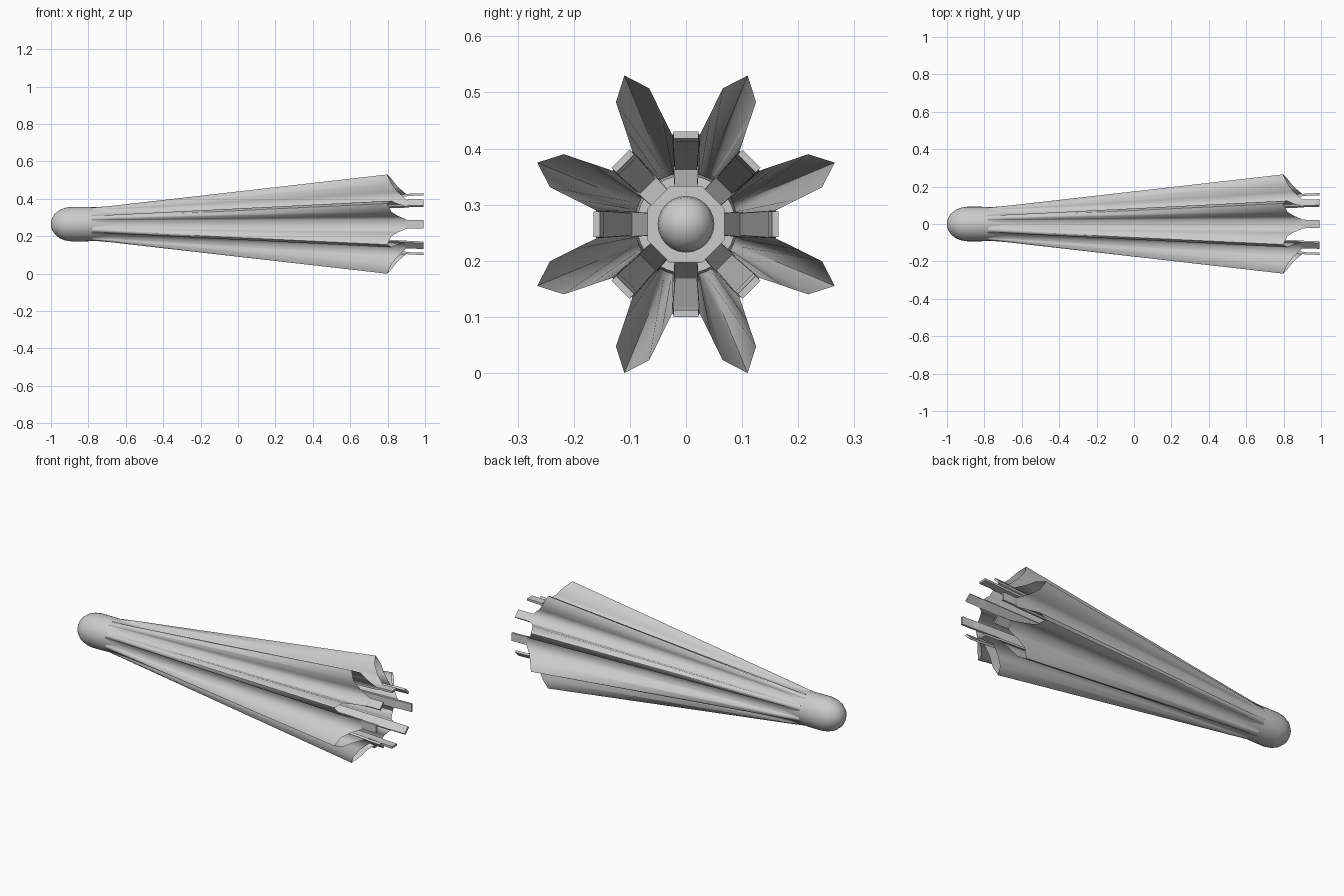
import bpy, math
from math import cos, sin, pi, radians

if "Cube" in bpy.data.objects:
    bpy.data.objects.remove(bpy.data.objects["Cube"])

ZC = 0.265   # height of the long axis
N = 8        # folds and ribs


def place(x, r, side, ang):
    """Point at distance r along direction ang, offset sideways, on the x axis."""
    y = r * cos(ang) - side * sin(ang)
    z = r * sin(ang) + side * cos(ang)
    return (x, y, ZC + z)


def make(name, verts, faces, angle=None):
    me = bpy.data.meshes.new(name)
    me.from_pydata(verts, [], faces)
    me.validate()
    ob = bpy.data.objects.new(name, me)
    bpy.context.collection.objects.link(ob)
    bpy.ops.object.select_all(action='DESELECT')
    ob.select_set(True)
    bpy.context.view_layer.objects.active = ob
    bpy.ops.object.mode_set(mode='EDIT')
    bpy.ops.mesh.select_all(action='SELECT')
    bpy.ops.mesh.normals_make_consistent(inside=False)
    bpy.ops.object.mode_set(mode='OBJECT')
    if angle:
        bpy.ops.object.shade_smooth_by_angle(angle=radians(angle))
    return ob


def loft(name, rings, caps=(True, True), angle=None):
    n = len(rings[0])
    verts = [p for ring in rings for p in ring]
    faces = [(k * n + i, k * n + (i + 1) % n, (k + 1) * n + (i + 1) % n, (k + 1) * n + i)
             for k in range(len(rings) - 1) for i in range(n)]
    if caps[0]:
        faces.append(tuple(range(n)))
    if caps[1]:
        faces.append(tuple(range((len(rings) - 1) * n, len(rings) * n)))
    return make(name, verts, faces, angle)


def revolve(name, profile, segs, angle=None, start=0.0, caps=(True, True)):
    rings = [[place(x, r, 0, start + 2 * pi * i / segs) for i in range(segs)] for x, r in profile]
    return loft(name, rings, caps, angle)


# Rounded nose with a short neck
revolve("nose", [(-1.0, 0.012), (-0.995, 0.03), (-0.98, 0.054), (-0.955, 0.075), (-0.925, 0.087),
                 (-0.89, 0.0925), (-0.82, 0.0925), (-0.75, 0.09), (-0.67, 0.088)], 32, 40)


# Pleated skirt: eight deep folds with valleys over the ribs
def section(points):
    ring = []
    for k in range(N):
        a = 2 * pi * (k + 0.5) / N
        half = pi / N
        vx, vr, vw = points["valley"]
        sx, sr, sw = points["shoulder"]
        tx, tr = points["tip"]
        mx = points["mid"]
        lo = place(vx, vr, vw, a - half)
        hi = place(vx, vr, -vw, a + half)
        s0, s1 = place(sx, sr, -sw, a), place(sx, sr, sw, a)
        m0 = (mx, (lo[1] + s0[1]) / 2, (lo[2] + s0[2]) / 2)
        m1 = (mx, (hi[1] + s1[1]) / 2, (hi[2] + s1[2]) / 2)
        ring += [lo, m0, s0, place(tx, tr, 0, a), s1, m1, hi]
    return ring


front = section({"valley": (-0.68, 0.088, 0.02), "mid": -0.68,
                 "shoulder": (-0.68, 0.1, 0.012), "tip": (-0.68, 0.105)})
rear = section({"valley": (0.9, 0.16, 0.025), "mid": 0.852,
                "shoulder": (0.82, 0.249, 0.032), "tip": (0.797, 0.287)})
neck = []
for p in front:
    d = math.hypot(p[1], p[2] - ZC)
    neck.append((-0.78, p[1] / d * 0.0915, ZC + (p[2] - ZC) / d * 0.0915))
loft("pleated_skirt", [neck, front, rear], (False, False), 75)


# Ribs under the valleys, and links from each rib to the collar
def strip(name, path, ang):
    rings = [[place(x, r0, -w, ang), place(x, r0, w, ang),
              place(x, r1, w, ang), place(x, r1, -w, ang)] for x, r0, r1, w in path]
    return loft(name, rings)


for k in range(N):
    a = 2 * pi * k / N
    strip(f"rib_{k + 1}", [(-0.7, 0.075, 0.086, 0.018), (0.89, 0.147, 0.159, 0.0235),
                           (0.92, 0.151, 0.163, 0.0225), (0.992, 0.153, 0.165, 0.0225)], a)
    strip(f"link_{k + 1}", [(-0.25, 0.09, 0.102, 0.022), (-0.12, 0.055, 0.067, 0.02)], a)

# Central rod with a domed end
revolve("central_rod", [(-0.7, 0.05), (-0.1, 0.05)] +
        [(-0.1 + 0.05 * sin(t), 0.05 * cos(t)) for t in (0.3, 0.6, 0.9, 1.2, 1.45)], 24, 50)

# Octagonal collar
revolve("collar", [(-0.18, 0.074), (-0.1, 0.074)], 8, start=pi / 8)
